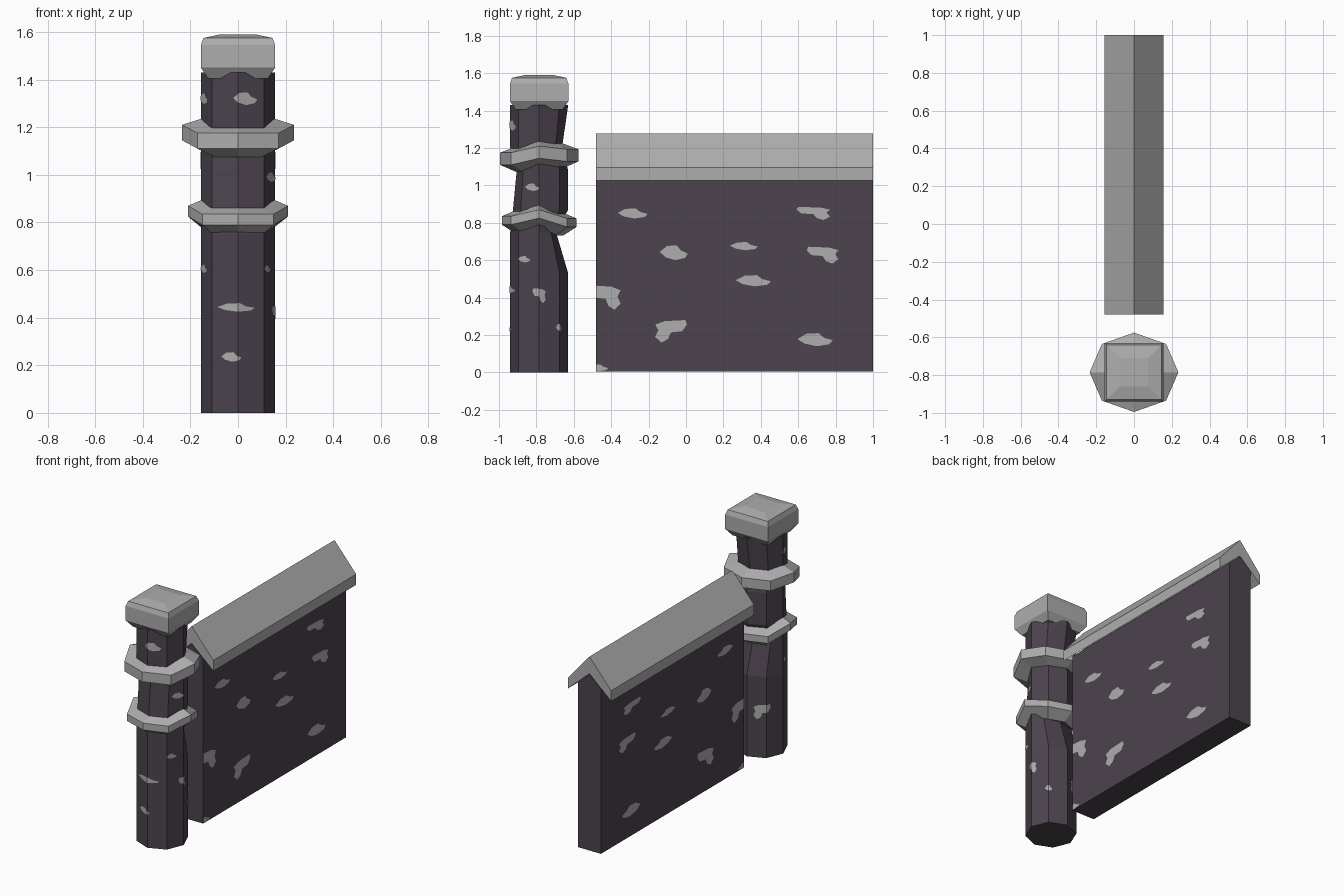
import bpy, math

if "Cube" in bpy.data.objects:
    bpy.data.objects.remove(bpy.data.objects["Cube"])

def material(name, rgb):
    m = bpy.data.materials.new(name)
    m.diffuse_color = (*rgb, 1)
    m.use_nodes = True
    m.node_tree.nodes["Principled BSDF"].inputs["Base Color"].default_value = m.diffuse_color
    return m

STONE = material("pale_stone", (0.42, 0.42, 0.42))
DARK = material("dark_plaster", (0.072, 0.056, 0.076))
CY, R = -0.785, 0.155          # pillar centre and radius

def add(name, verts, faces, mat):
    me = bpy.data.meshes.new(name)
    me.from_pydata(verts, [], faces)
    me.materials.append(mat)
    me.update()
    ob = bpy.data.objects.new(name, me)
    bpy.context.collection.objects.link(ob)
    return ob

def loft(name, rows, mat, closed=False):
    """Skin rings of equal length, listed bottom to top and counter-clockwise."""
    n, m = len(rows[0]), len(rows)
    faces = []
    for i in range(m if closed else m - 1):
        a, b = i * n, (i + 1) % m * n
        faces += [(a + k, a + (k + 1) % n, b + (k + 1) % n, b + k) for k in range(n)]
    if not closed:
        faces += [tuple(reversed(range(n))), tuple(range((m - 1) * n, m * n))]
    return add(name, [p for r in rows for p in r], faces, mat)

def prism(name, profile, y0, y1, mat):
    """Extrude an (x, z) profile along y."""
    n = len(profile)
    verts = [(x, y, z) for y in (y0, y1) for x, z in profile]
    faces = [(k, k + n, (k + 1) % n + n, (k + 1) % n) for k in range(n)]
    faces += [tuple(range(n)), tuple(reversed(range(n, 2 * n)))]
    return add(name, verts, faces, mat)

# Wall and its gabled coping
prism("wall", [(-.083, 0.005), (.083, 0.005), (.083, 1.085), (0, 1.16), (-.083, 1.085)], -.48, 1, DARK)
prism("wall_coping", [(-.157, 1.025), (0, 1.165), (.157, 1.025), (.157, 1.095),
                      (0, 1.277), (-.157, 1.095)], -.48, 1, STONE)

# Crooked octagonal pillar: rows of (z, front depth, back depth)
ROWS = [(0, .155, .155), (.53, .155, .155), (.75, .155, .09), (.87, .14, .155),
        (1.08, .12, .155), (1.2, .155, .122), (1.43, .155, .155)]

def section(z, grow=0.0):
    for (z0, f0, b0), (z1, f1, b1) in zip(ROWS, ROWS[1:]):
        if z <= z1:
            break
    t = (z - z0) / (z1 - z0)
    f, b = f0 + (f1 - f0) * t + grow, b0 + (b1 - b0) * t + grow
    pts = []
    for k in range(8):
        c, s = math.cos(k * math.pi / 4), math.sin(k * math.pi / 4)
        pts.append(((R + grow) * c, CY + s * (b if s > 0 else f), z))
    return pts

loft("pillar", [section(r[0]) for r in ROWS], DARK)

# Two bent collars, raised at the sides
def collar(name, rx, ry, corner, zs, lift, back):
    def ring(outer, z):
        pts = []
        for k in range(8):
            a = k * math.pi / 4
            c, s = math.cos(a), math.sin(a)
            dz = lift if k in (0, 4) else back if 0 < k < 4 else 0
            if not outer:
                x, y = .14 * c, .13 * s
            elif k % 2:
                x, y = math.copysign(corner, c), math.copysign(.15, s)
            else:
                x, y = rx * c, ry * s
            pts.append((x, CY + y, z + dz))
        return pts
    b0, b1, t1, t0 = zs
    loft(name, [ring(0, b0), ring(1, b1), ring(1, t1), ring(0, t0)], STONE, closed=True)

collar("upper_collar", .235, .21, .17, (1.075, 1.11, 1.175, 1.205), .035, .018)
collar("lower_collar", .21, .2, .15, (.745, .79, .835, .865), .035, -.012)

# Square cap with chamfered rims
loft("pillar_cap", [[(h * x, CY + h * y, z) for x, y in ((-1, -1), (1, -1), (1, 1), (-1, 1))]
                    for h, z in ((.125, 1.405), (.156, 1.45), (.156, 1.545), (.145, 1.575), (.075, 1.59))], STONE)

# Bare stone patches: thin plates of two outlines
LENS = [(-1, .1), (-.6, -.6), (.1, -1), (.8, -.7), (1, -.1), (.5, .3), (.2, 1), (-.5, .9)]
LOBE = [(-1, .6), (-.8, .1), (-1, -.5), (-.6, -1), (-.2, -.7), (0, -.1), (.7, 0), (1, .6), (.9, 1), (-.4, .9)]

def outline(shape, u, v, hu, hv, flip=1):
    return [(u + flip * x * hu, v + y * hv) for x, y in shape][::flip]

def clip(poly, lo, hi):
    """Keep the part of a polygon with lo <= u <= hi."""
    for sign, lim in ((1, lo), (-1, -hi)):
        out = []
        for p, q in zip(poly, poly[1:] + poly[:1]):
            dp, dq = sign * p[0] - lim, sign * q[0] - lim
            if dp >= 0:
                out.append(p)
            if dp * dq < 0:
                t = dp / (dp - dq)
                out.append((lim * sign, p[1] + (q[1] - p[1]) * t))
        poly = out
    return poly

def patches(name, polys):
    verts, faces = [], []
    for p in polys:
        faces.append(tuple(range(len(verts), len(verts) + len(p))))
        verts += p
    add(name, verts, faces, STONE)

# Wall patches, the same on both sides
WALL = [(LENS, -.285, .85, .08, .027, 1), (LOBE, .68, .85, .09, .035, -1), (LENS, -.065, .64, .075, .04, 1),
        (LENS, .31, .675, .075, .022, 1), (LOBE, .73, .627, .085, .045, -1), (LENS, .36, .49, .095, .03, 1),
        (LOBE, -.43, .4, .08, .065, -1), (LOBE, -.08, .22, .085, .06, 1), (LENS, .69, .175, .095, .035, 1),
        (LENS, -.47, .025, .055, .018, 1)]
flat = [clip(outline(*w), -.48, 1) for w in WALL]
patches("wall_patches", [[(.086, y, z) for y, z in p] for p in flat]
        + [[(-.086, y, z) for y, z in reversed(p)] for p in flat])

# Pillar patches wrapped round the eight sides (u counts sides from +x)
PILLAR = [(LENS, 6.27, 1.32, .45, .027), (LENS, 5.93, .443, .7, .018), (LENS, 5.75, .235, .38, .02),
          (LENS, 4.3, .605, .3, .02), (LENS, 7.28, .605, .3, .017), (LENS, 7.6, .99, .42, .02),
          (LOBE, 8, .41, .32, .04, -1), (LENS, 9, .24, .2, .02), (LENS, 4.3, 1.32, .35, .025),
          (LOBE, 2.8, .3, .45, .05)]
wrapped = []
for spec in PILLAR:
    for k in range(2, 10):
        part = clip(outline(*spec), k, k + 1)
        if len(part) < 3:
            continue
        pts = []
        for u, z in part:
            s = section(z, .003)
            a, b = s[k % 8], s[(k + 1) % 8]
            pts.append(tuple(i + (j - i) * (u - k) for i, j in zip(a, b)))
        wrapped.append(pts)
patches("pillar_patches", wrapped)
